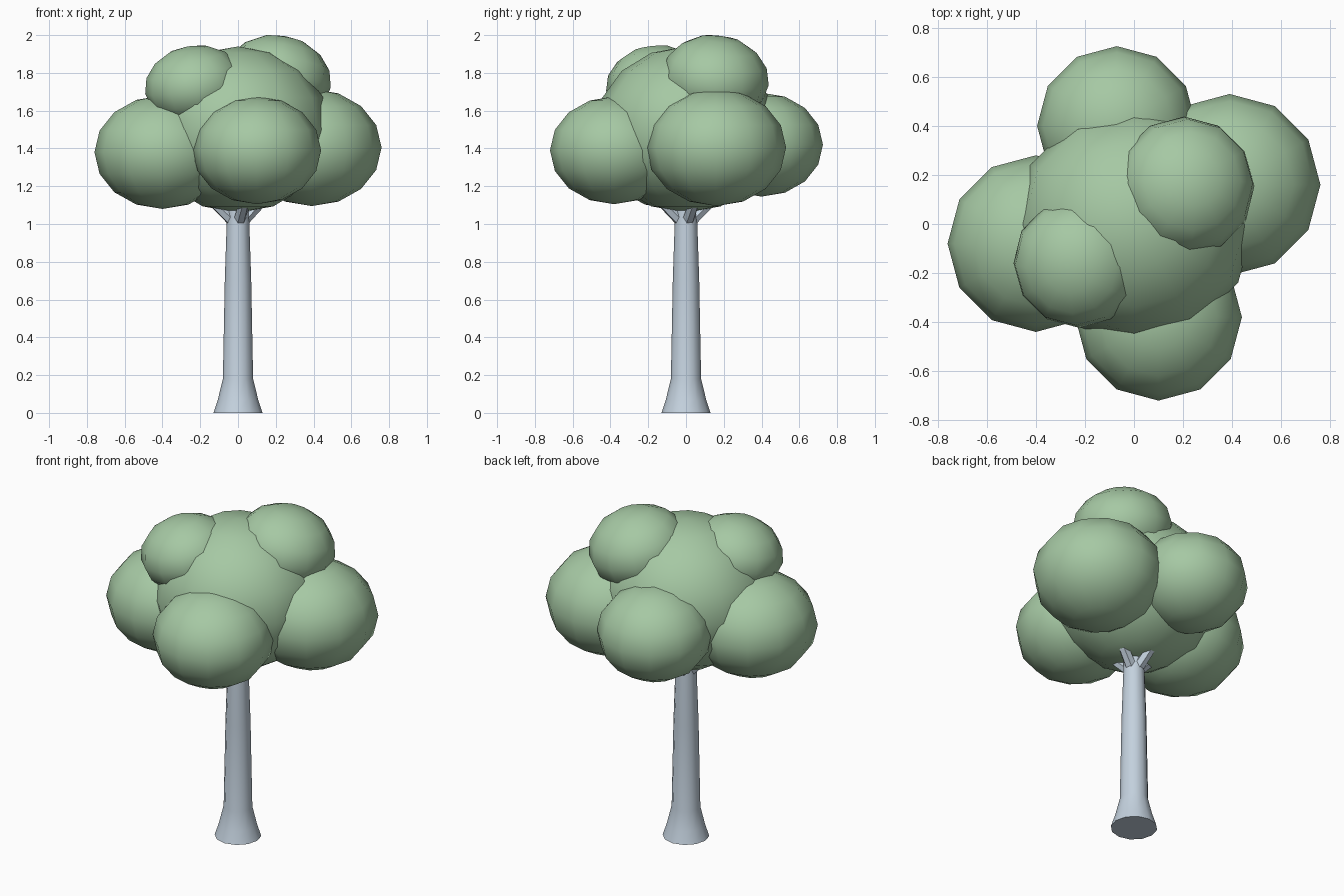
import bpy, bmesh, math
from mathutils import Vector

cube = bpy.data.objects.get("Cube")
if cube:
    bpy.data.objects.remove(cube)


def material(name, rgb):
    m = bpy.data.materials.new(name)
    m.use_nodes = True
    m.diffuse_color = (*rgb, 1)
    m.node_tree.nodes["Principled BSDF"].inputs["Base Color"].default_value = (*rgb, 1)
    return m


leaf_green = material("leaf_green", (0.38, 0.58, 0.37))
bark_grey = material("bark_grey", (0.55, 0.64, 0.73))


def finish(name, bm, mat, sharp=None):
    mesh = bpy.data.meshes.new(name)
    bmesh.ops.recalc_face_normals(bm, faces=bm.faces)
    bm.to_mesh(mesh)
    bm.free()
    mesh.materials.append(mat)
    mesh.shade_smooth()
    if sharp:
        mesh.set_sharp_from_angle(angle=math.radians(sharp))
    ob = bpy.data.objects.new(name, mesh)
    bpy.context.collection.objects.link(ob)
    return ob


def leaf_clump(name, centre, size, tilt=0):
    """Flattened ball of leaves, its top leaning away from the trunk."""
    bm = bmesh.new()
    bmesh.ops.create_uvsphere(bm, u_segments=12, v_segments=8, radius=1)
    bmesh.ops.scale(bm, vec=size, verts=bm.verts)
    ob = finish(name, bm, leaf_green)
    ob.location = centre
    lean = Vector((centre[0], centre[1], 0))
    if tilt:
        axis = Vector((0, 0, 1)).cross(lean).normalized()
        ob.rotation_euler = (axis.x * math.radians(tilt), axis.y * math.radians(tilt), 0)


def tapered_tube(name, rings, sides):
    """Tube through (point, radius) rings, closed at both ends."""
    bm = bmesh.new()
    up = (Vector(rings[-1][0]) - Vector(rings[0][0])).to_track_quat("Z", "Y")
    loops = []
    for point, radius in rings:
        loop = []
        for i in range(sides):
            a = math.tau * i / sides
            offset = Vector((radius * math.cos(a), radius * math.sin(a), 0))
            loop.append(bm.verts.new(Vector(point) + up @ offset))
        loops.append(loop)
    for low, high in zip(loops, loops[1:]):
        for i in range(sides):
            j = (i + 1) % sides
            bm.faces.new((low[i], low[j], high[j], high[i]))
    bm.faces.new(loops[0])
    bm.faces.new(loops[-1])
    finish(name, bm, bark_grey, 50)


# Trunk with a flared foot
profile = [(0, 0.13), (0.07, 0.107), (0.18, 0.08), (0.7, 0.07), (1.09, 0.057)]
tapered_tube("trunk", [((0, 0, z), r) for z, r in profile], 12)

# Short branches reaching into the leaves
for label, degrees in (("right", 190), ("front", 285), ("left", 20), ("back", 100)):
    a = math.radians(degrees)
    out = Vector((math.cos(a), math.sin(a), 0))
    start = out * 0.02 + Vector((0, 0, 1.01))
    end = out * 0.27 + Vector((0, 0, 1.25))
    tapered_tube(label + "_branch", [(start, 0.034), (end, 0.022)], 6)

# Crown: one large core, four side clumps, two upper clumps
leaf_clump("crown_core", (0, 0, 1.5), (0.49, 0.48, 0.44))
leaf_clump("right_clump", (-0.4, -0.08, 1.38), (0.36, 0.36, 0.3))
leaf_clump("left_clump", (0.39, 0.16, 1.405), (0.37, 0.37, 0.31))
leaf_clump("front_clump", (0.1, -0.38, 1.39), (0.34, 0.34, 0.285))
leaf_clump("back_clump", (-0.07, 0.4, 1.42), (0.325, 0.325, 0.275))
leaf_clump("upper_right_clump", (-0.23, -0.16, 1.735), (0.265, 0.265, 0.21), 12)
leaf_clump("upper_left_clump", (0.21, 0.155, 1.77), (0.285, 0.285, 0.23), 12)
